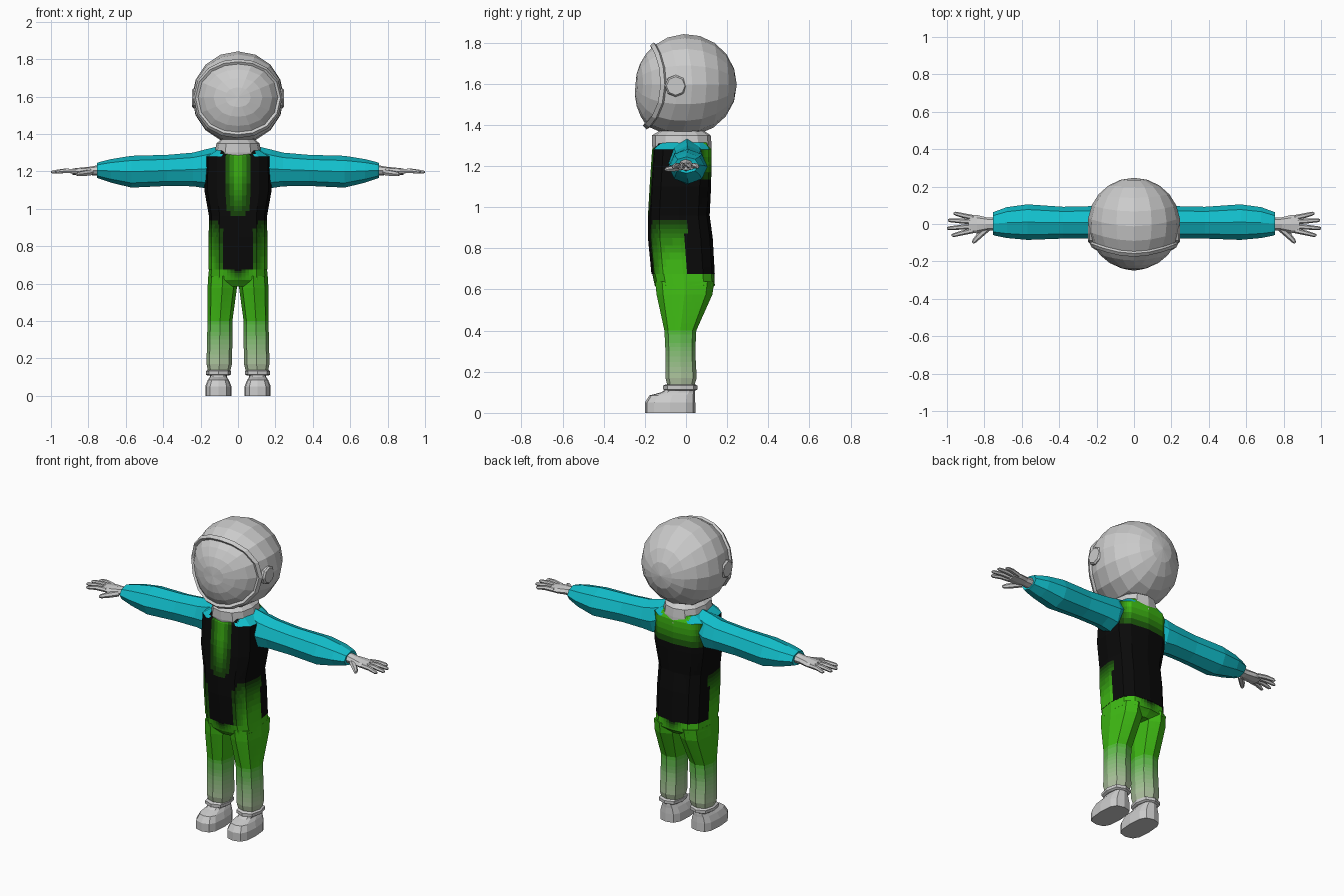
import bpy, bmesh
from math import sin, cos, pi, radians
from mathutils import Vector

if "Cube" in bpy.data.objects:
    bpy.data.objects.remove(bpy.data.objects["Cube"])

BLACK, GREEN, PALE, CYAN = (.003, .003, .003), (.05, .5, .007), (.45, .56, .37), (.006, .52, .6)


def material(c):
    c = tuple(round(v, 3) for v in c)
    name = "paint_%.3f_%.3f_%.3f" % c
    m = bpy.data.materials.get(name) or bpy.data.materials.new(name)
    m.diffuse_color = (*c, 1)
    m.use_nodes = True
    m.node_tree.nodes["Principled BSDF"].inputs["Base Color"].default_value = m.diffuse_color
    return m


def mix(a, b, t):
    t = round(max(0, min(1, t)) * 10) / 10
    return tuple(p + (q - p) * t for p, q in zip(a, b))


def loft(name, rings, color=None, cuts=0, closed=False, caps=True):
    """Skin a list of equal rings; color is a tuple or a function of face centre."""
    bm = bmesh.new()
    vs = [[bm.verts.new(p) for p in r] for r in rings]
    n = len(vs[0])
    pairs = list(zip(vs, vs[1:])) + ([(vs[-1], vs[0])] if closed else [])
    for a, b in pairs:
        for i in range(n):
            j = (i + 1) % n
            bm.faces.new((a[i], a[j], b[j], b[i]))
    if caps and not closed:
        bm.faces.new(vs[0])
        bm.faces.new(vs[-1])
    bmesh.ops.remove_doubles(bm, verts=bm.verts, dist=1e-5)
    bmesh.ops.recalc_face_normals(bm, faces=bm.faces)
    if cuts:
        sides = [f for f in bm.faces if len(f.verts) == 4]
        edges = list({e for f in sides for e in f.edges})
        bmesh.ops.subdivide_edges(bm, edges=edges, cuts=cuts, use_grid_fill=True)
    me = bpy.data.meshes.new(name)
    ob = bpy.data.objects.new(name, me)
    bpy.context.collection.objects.link(ob)
    if color:
        for f in bm.faces:
            m = material(color(f.calc_center_median()) if callable(color) else color)
            if me.materials.find(m.name) < 0:
                me.materials.append(m)
            f.material_index = me.materials.find(m.name)
    bm.to_mesh(me)
    bm.free()
    return ob


def ring(c, u, v, n=8, e=2.0):
    """Superellipse around c spanned by u and v."""
    c, u, v = Vector(c), Vector(u), Vector(v)
    p = lambda t: abs(t) ** (2 / e) * (1 if t > 0 else -1) if abs(t) > 1e-6 else 0
    return [c + u * p(cos(2 * pi * i / n)) + v * p(sin(2 * pi * i / n)) for i in range(n)]


def flat(z, x0, x1, y0, y1, n=8, e=2.6):
    return ring(((x0 + x1) / 2, (y0 + y1) / 2, z), ((x1 - x0) / 2, 0, 0), (0, (y1 - y0) / 2, 0), n, e)


def across(x, y0, y1, z0, z1, n=8):
    return ring((x, (y0 + y1) / 2, (z0 + z1) / 2), (0, (y1 - y0) / 2, 0), (0, 0, (z1 - z0) / 2), n)


def flip(rings, s):
    return [[(p[0] * s, p[1], p[2]) for p in r] for r in rings]


def tube(path, radii, n=6):
    """Rings across a mostly-x path, for fingers."""
    d = (Vector(path[-1]) - Vector(path[0])).normalized()
    side = d.cross(Vector((0, 0, 1))).normalized()
    return [ring(p, side * r, side.cross(d) * r, n) for p, r in zip(path, radii)]


# Helmet: shell and visor share a rim curve lying on a sphere
SEG = 16


def opening(a):
    s = sin(a)
    return radians(64 - (14 if s > 0 else 18) * s * s)


def ball(a, theta, r):
    return Vector((r * sin(theta) * cos(a), -r * cos(theta), 1.595 + r * sin(theta) * sin(a)))


def chin(a):
    return .03 * max(0, -sin(a)) ** 2


angles = [2 * pi * i / SEG for i in range(SEG)]
shell = []
for k in range(8):
    t = k / 7
    shell.append([ball(a, opening(a) + (pi - opening(a)) * t, .247 + chin(a) * max(0, 1 - 4 * t))
                  for a in angles])
loft("helmet_shell", shell, caps=False)
loft("visor", [[ball(a, opening(a) * k / 4, .246 + chin(a) * k / 4) for a in angles]
               for k in range(5)], caps=False)
rim = []
for a in angles:
    o, r = opening(a), .249 + chin(a)
    rim.append([ball(a, o + dt, r + dr) for dt, dr in ((-.06, -.008), (-.045, .01), (.045, .01), (.06, -.008))])
loft("visor_rim", rim, closed=True)

# Collar
loft("collar", [flat(z, -x, x, y0, y1, 12, 2.3) for z, x, y0, y1 in
                ((1.26, .14, -.155, .125), (1.3, .125, -.165, .125),
                 (1.35, .115, -.165, .12), (1.37, .09, -.13, .09))])


# Jacket: black with a green stripe in front and a green yoke at the back
def jacket_color(p):
    if p.z > 1.283 and abs(p.x) > .09:
        return CYAN
    up = (p.z - .95) / .25
    if p.y < 0:
        return mix(BLACK, GREEN, min(1, up) * (1 - abs(p.x) / .07))
    return mix(BLACK, GREEN, (p.z - 1.12) / .14 * min(1, (.17 - abs(p.x)) / .05))


loft("jacket", [flat(z, -x, x, y0, y1, 12, 3) for z, x, y0, y1 in
                ((.675, .157, -.168, .14), (.85, .157, -.185, .13), (.96, .155, -.185, .115),
                 (1.1, .18, -.177, .122), (1.28, .176, -.165, .125), (1.315, .12, -.14, .11))],
     jacket_color, cuts=4)


# Trousers: green fading to pale below the knee
def hip_color(p):
    return mix(GREEN, BLACK, (1 - abs(p.x) / .08) * (p.z - .6) / .06)


loft("trouser_hips", [flat(z, -x, x, y0, y1, 12, 3) for z, x, y0, y1 in
                      ((.68, .155, -.165, .138), (.62, .16, -.152, .14), (.585, .12, -.12, .1))],
     hip_color, cuts=4)

for s, side in ((1, "left"), (-1, "right")):
    legs = [flat(*q) for q in ((.64, .005, .159, -.15, .138), (.575, .006, .163, -.143, .128),
                               (.4, .03, .162, -.105, .05), (.3, .03, .166, -.1, .045),
                               (.17, .032, .168, -.1, .052), (.13, .042, .16, -.09, .04))]
    loft("trouser_leg_" + side, flip(legs, s),
         lambda p: mix(GREEN, PALE, (.41 - p.z) / .24), cuts=4)

    # Ankle ring and boot
    loft("ankle_ring_" + side, flip([flat(z, .105 - r, .105 + r, -.027 - r * 1.25, -.027 + r * 1.25)
         for z, r in ((.108, .058), (.114, .067), (.132, .067), (.138, .058))], s))
    loft("boot_" + side, flip([flat(z, .105 - x, .105 + x, y0, y1, 12, 3) for z, x, y0, y1 in
         ((0, .07, -.2, .045), (.05, .07, -.2, .045), (.085, .056, -.178, .044),
          (.1, .046, -.12, .044), (.125, .044, -.085, .042))], s))

    # Sleeve
    loft("sleeve_" + side, flip([across(*q) for q in
         ((.1, -.06, .07, 1.15, 1.335), (.175, -.085, .095, 1.11, 1.317), (.24, -.078, .095, 1.12, 1.3),
          (.38, -.078, .092, 1.122, 1.288), (.57, -.085, .105, 1.113, 1.283),
          (.68, -.075, .09, 1.14, 1.265), (.74, -.063, .068, 1.16, 1.25),
          (.755, -.058, .062, 1.165, 1.245), (.75, -.04, .045, 1.18, 1.23))], s), CYAN)

    # Hand: palm, four fingers, thumb
    loft("palm_" + side, flip([across(*q) for q in
         ((.74, -.035, .035, 1.175, 1.235), (.79, -.036, .036, 1.18, 1.225),
          (.84, -.05, .048, 1.178, 1.22), (.885, -.045, .046, 1.18, 1.215))], s))
    for name, y0, y1, tip in (("index", -.035, -.06, .975), ("middle", -.012, -.023, 1.0),
                              ("ring", .012, .02, .995), ("little", .034, .056, .965)):
        path = [(.86, y0, 1.2), ((.86 + tip) / 2, (y0 + y1) / 2, 1.203), (tip - .01, y1, 1.197), (tip, y1, 1.196)]
        loft(name + "_finger_" + side, flip(tube(path, (.014, .013, .01, .005)), s))
    thumb = [(.785, -.025, 1.195), (.83, -.065, 1.188), (.855, -.092, 1.185), (.862, -.1, 1.184)]
    loft("thumb_" + side, flip(tube(thumb, (.017, .016, .012, .006)), s))

    # Ear disc on the helmet
    loft("ear_disc_" + side, flip([ring((x, -.05, 1.59), (0, r, 0), (0, 0, r))
         for x, r in ((.2, .055), (.238, .053), (.247, .045))], s))
